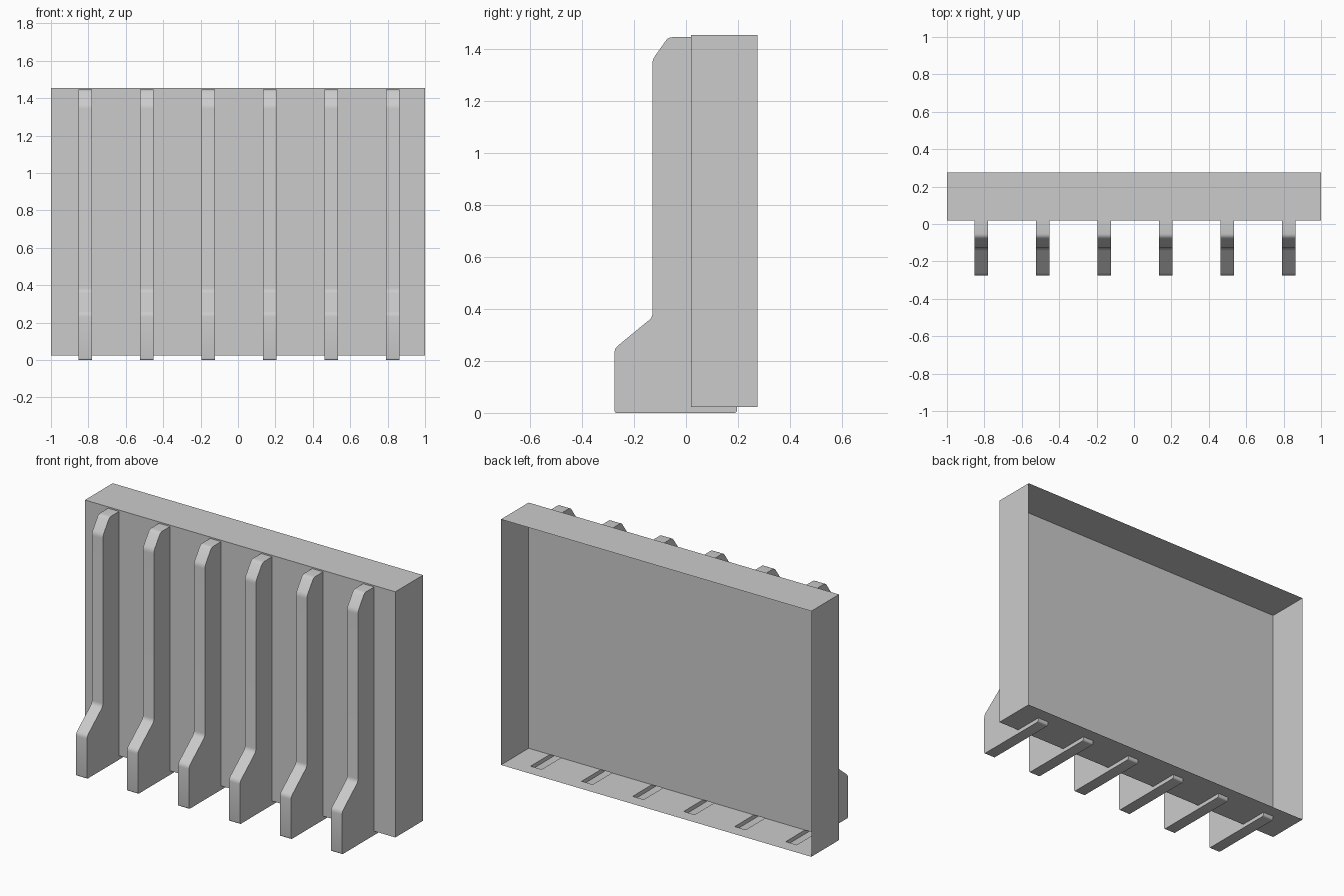
import bpy
import bmesh
from mathutils import Vector

if "Cube" in bpy.data.objects:
    bpy.data.objects.remove(bpy.data.objects["Cube"])

Y0, Y1, Z0, Z1 = 0.02, 0.275, 0.023, 1.454   # panel extents
TAIL = 0.197                                 # rear end of the fin feet
FIN_W, FIRST, STEP, COUNT = 0.071, -0.816, 0.3288, 6


def make_object(name, bm):
    mesh = bpy.data.meshes.new(name)
    bm.to_mesh(mesh)
    bm.free()
    obj = bpy.data.objects.new(name, mesh)
    bpy.context.collection.objects.link(obj)
    return obj


def rounded(a, b, c, r, steps=3):
    """Points of a small curve replacing corner b."""
    a, b, c = Vector(a), Vector(b), Vector(c)
    p, q = b + (a - b).normalized() * r, b + (c - b).normalized() * r
    ts = [i / steps for i in range(steps + 1)]
    return [p * (1 - t) ** 2 + b * 2 * t * (1 - t) + q * t * t for t in ts]


# Panel: thin shell, open at the back, with slots in the floor over the fin feet
bm = bmesh.new()


def face(*pts):
    bm.faces.new([bm.verts.new(p) for p in pts])


def floor(xa, xb, ya, yb):
    face((xa, ya, Z0), (xa, yb, Z0), (xb, yb, Z0), (xb, ya, Z0))


face((-1, Y0, Z0), (1, Y0, Z0), (1, Y0, Z1), (-1, Y0, Z1))
face((-1, Y0, Z1), (1, Y0, Z1), (1, Y1, Z1), (-1, Y1, Z1))
face((1, Y0, Z0), (1, Y1, Z0), (1, Y1, Z1), (1, Y0, Z1))
face((-1, Y0, Z0), (-1, Y0, Z1), (-1, Y1, Z1), (-1, Y1, Z0))
floor(-1, 1, TAIL, Y1)
x = -1
for i in range(COUNT):
    c = FIRST + i * STEP
    floor(x, c - FIN_W / 2, Y0, TAIL)
    x = c + FIN_W / 2
floor(x, 1, Y0, TAIL)
bmesh.ops.remove_doubles(bm, verts=bm.verts[:], dist=1e-5)
make_object("panel", bm)

# Fins: bent profile in y-z, open where it meets the panel
corners = [(Y0, 1.446), (-0.068, 1.446), (-0.129, 1.36), (-0.129, 0.368),
           (-0.275, 0.248), (-0.275, 0), (TAIL, 0), (TAIL, Z0)]
radii = [0.016, 0.016, 0.016, 0.016, 0.009, 0.012]
profile = [Vector(corners[0])]
for i, r in enumerate(radii, 1):
    profile += rounded(corners[i - 1], corners[i], corners[i + 1], r)
profile.append(Vector(corners[-1]))

bm = bmesh.new()
left, right = ([bm.verts.new((FIRST + s * FIN_W / 2, p.x, p.y)) for p in profile]
               for s in (-1, 1))
for i in range(len(profile) - 1):
    bm.faces.new((right[i], left[i], left[i + 1], right[i + 1]))
inner = [bm.verts.new((FIRST + s * FIN_W / 2, Y0, Z0)) for s in (-1, 1)]
bm.faces.new(right + [inner[1]])
bm.faces.new((left + [inner[0]])[::-1])
fins = make_object("fins", bm)
bpy.context.view_layer.objects.active = fins
fins.select_set(True)
bpy.ops.object.shade_smooth_by_angle(angle=0.7)

# Repeat the fin across the panel
array = fins.modifiers.new("repeat", 'ARRAY')
array.count = COUNT
array.use_relative_offset = False
array.use_constant_offset = True
array.constant_offset_displace = (STEP, 0, 0)
